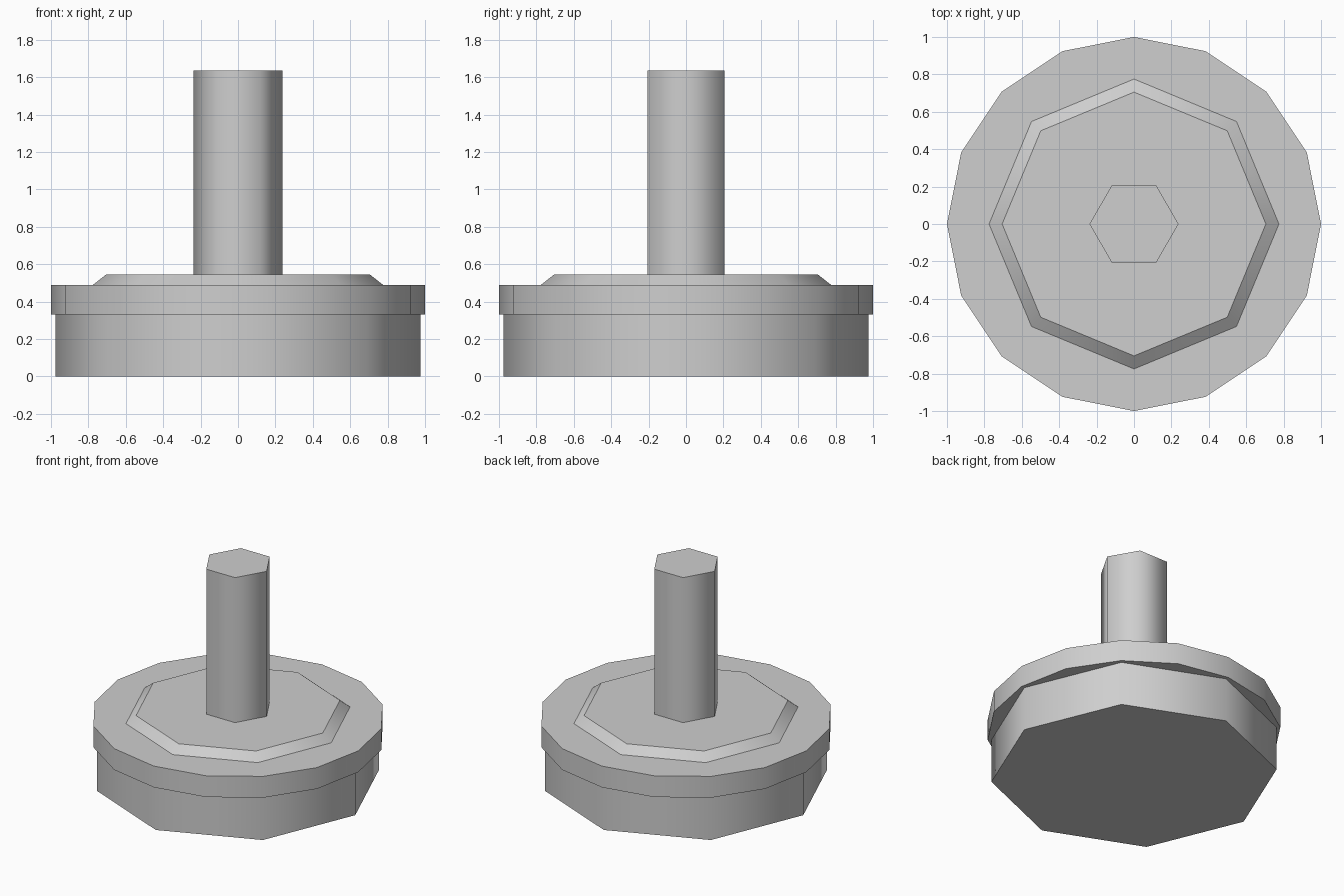
import bpy, bmesh
from math import sin, cos, tau

if "Cube" in bpy.data.objects:
    bpy.data.objects.remove(bpy.data.objects["Cube"])

grey = bpy.data.materials.new("plain grey")
grey.diffuse_color = (0.62, 0.62, 0.62, 1)
grey.use_nodes = True
grey.node_tree.nodes["Principled BSDF"].inputs["Base Color"].default_value = grey.diffuse_color


def prism(name, sides, r_bottom, r_top, z_bottom, z_top):
    """Closed prism with a corner on +x: smooth sides, flat sharp-edged caps."""
    bm = bmesh.new()
    rings = []
    for r, z in ((r_bottom, z_bottom), (r_top, z_top)):
        rings.append([bm.verts.new((r * cos(tau * i / sides), r * sin(tau * i / sides), z))
                      for i in range(sides)])
    low, high = rings
    caps = [bm.faces.new(low[::-1]), bm.faces.new(high)]
    for i in range(sides):
        j = (i + 1) % sides
        bm.faces.new((low[i], low[j], high[j], high[i])).smooth = True
    for cap in caps:
        for e in cap.edges:
            e.smooth = False
    mesh = bpy.data.meshes.new(name)
    bm.to_mesh(mesh)
    bm.free()
    mesh.materials.append(grey)
    obj = bpy.data.objects.new(name, mesh)
    bpy.context.collection.objects.link(obj)
    return obj


# Eight-sided foot
prism("base", 8, 0.975, 0.975, 0.0, 0.33)
# Wider sixteen-sided rim plate
prism("rim_plate", 16, 1.0, 1.0, 0.33, 0.49)
# Bevelled raised platform
prism("raised_platform", 8, 0.775, 0.705, 0.49, 0.545)
# Hexagonal post
prism("post", 6, 0.238, 0.238, 0.52, 1.635)
